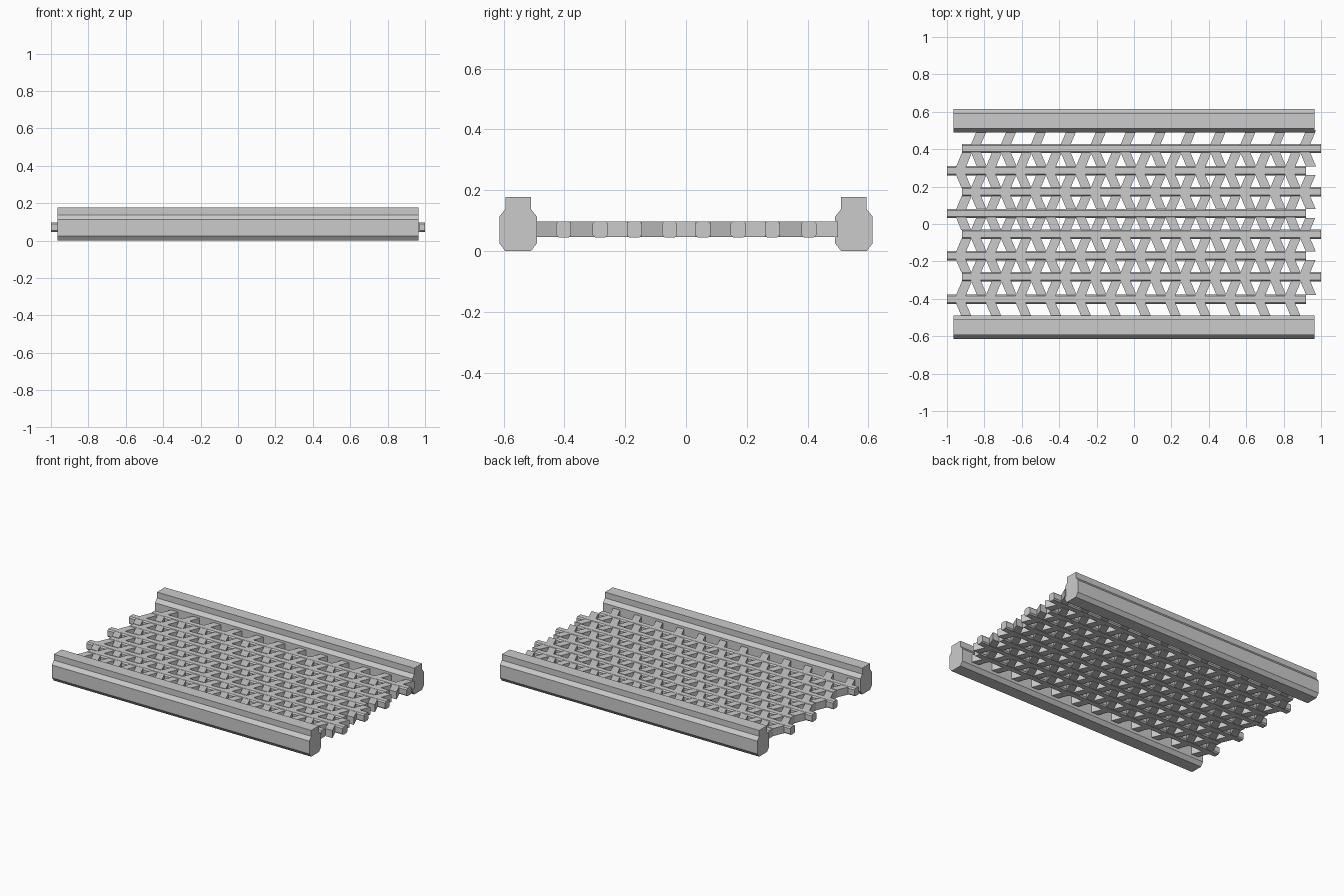
import bpy, bmesh

if "Cube" in bpy.data.objects:
    bpy.data.objects.remove(bpy.data.objects["Cube"])

def prism(bm, pts, axis, a, b):
    """Extrude a 2D outline along x (pts = y,z) or z (pts = x,y)."""
    place = (lambda p, t: (t, p[0], p[1])) if axis == 'x' else (lambda p, t: (p[0], p[1], t))
    lo = [bm.verts.new(place(p, a)) for p in pts]
    hi = [bm.verts.new(place(p, b)) for p in pts]
    bm.faces.new(lo[::-1])
    bm.faces.new(hi)
    n = len(pts)
    for i in range(n):
        j = (i + 1) % n
        bm.faces.new((lo[i], lo[j], hi[j], hi[i]))

def finish(bm, name):
    bmesh.ops.recalc_face_normals(bm, faces=bm.faces[:])
    me = bpy.data.meshes.new(name)
    bm.to_mesh(me)
    bm.free()
    ob = bpy.data.objects.new(name, me)
    bpy.context.collection.objects.link(ob)

# Side rails: chamfered body with a narrower upper lip
half = [(0.042, 0), (0.062, 0.026), (0.062, 0.113), (0.042, 0.138), (0.042, 0.178)]
outline = half + [(-y, z) for y, z in reversed(half)]
for name, cy in (("front_rail", -0.552), ("back_rail", 0.552)):
    bm = bmesh.new()
    prism(bm, [(cy + y, z) for y, z in outline], 'x', -0.965, 0.965)
    finish(bm, name)

# Grating: staggered octagonal bars, each with a row of chevron struts
BAR_Y = [0.404, 0.284, 0.172, 0.056, -0.054, -0.170, -0.282, -0.402]
PITCH, SLOPE, W, H, C, ZC = 0.16, 0.42, 0.025, 0.0265, 0.008, 0.0715
edges = [0.50] + BAR_Y + [-0.50]

for i, y in enumerate(BAR_Y):
    x0 = -0.92 if i % 2 == 0 else -1.0
    bm = bmesh.new()
    sec = [(W - C, -H), (W, -H + C), (W, H - C), (W - C, H)]
    sec += [(-a, b) for a, b in reversed(sec)]
    prism(bm, [(y + a, ZC + b) for a, b in sec], 'x', x0, x0 + 1.92)
    finish(bm, f"cross_bar_{i + 1}")

    bm = bmesh.new()
    up = edges[i] - (W - 0.002 if i > 0 else 0)
    down = edges[i + 2] + (W - 0.002 if i < 7 else 0)
    for k in range(12):
        x = x0 + 0.066 + k * PITCH
        xu, xd = x + (up - y) * SLOPE, x + (y - down) * SLOPE
        w = 0.0265
        prism(bm, [(xd - w, down), (xd + w, down), (x + w, y),
                   (xu + w, up), (xu - w, up), (x - w, y)], 'z', ZC - 0.0255, ZC + 0.0255)
    finish(bm, f"chevron_struts_{i + 1}")
